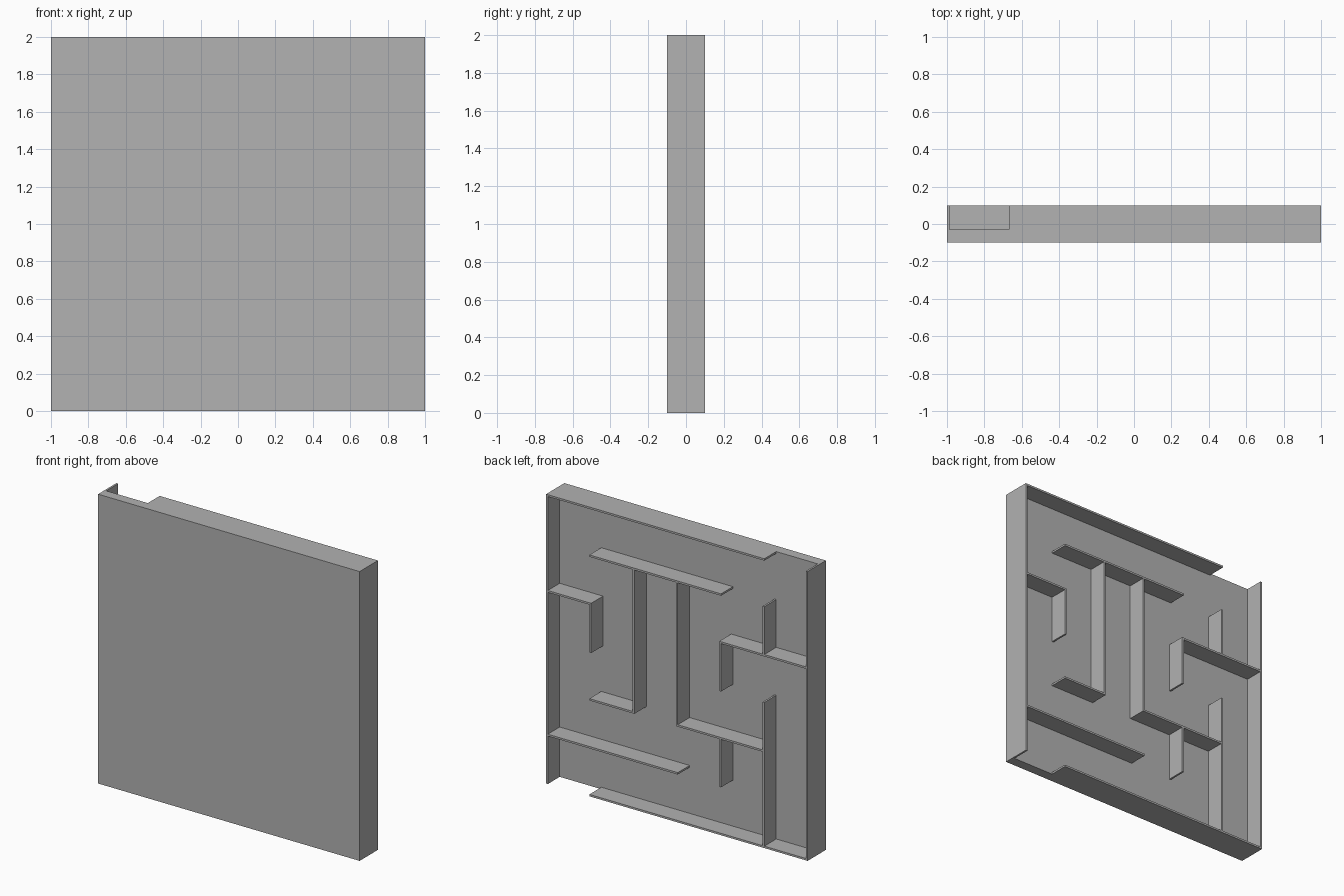
import bpy
import bmesh
from mathutils import Matrix, Vector

cube = bpy.data.objects.get("Cube")
if cube:
    bpy.data.objects.remove(cube, do_unlink=True)

THICK = 0.0133               # wall thickness
CELL = (2 - THICK) / 6       # six by six cells
FRONT, FLOOR, RIM = -0.1, -0.03, 0.1

grey = bpy.data.materials.new("plain_grey")
grey.use_nodes = True
colour = (0.445, 0.445, 0.445, 1)
grey.diffuse_color = colour
grey.node_tree.nodes["Principled BSDF"].inputs["Base Color"].default_value = colour


def box(name, low, high):
    """Add a box between two opposite corners."""
    low, high = Vector(low), Vector(high)
    bm = bmesh.new()
    bmesh.ops.create_cube(
        bm, size=1,
        matrix=Matrix.Translation((low + high) / 2) @ Matrix.Diagonal((*(high - low), 1)))
    mesh = bpy.data.meshes.new(name)
    bm.to_mesh(mesh)
    bm.free()
    mesh.materials.append(grey)
    obj = bpy.data.objects.new(name, mesh)
    bpy.context.collection.objects.link(obj)
    return obj


def wall(name, col_a, row_a, col_b, row_b):
    """Wall between grid points; columns count from +x, rows from the top."""
    box(name,
        (1 - THICK - col_b * CELL, FLOOR, 2 - THICK - row_b * CELL),
        (1 - col_a * CELL, RIM, 2 - row_a * CELL))


# Backing plate
box("base_plate", (-1, FRONT, 0), (1, FLOOR, 2))

# Outer frame, with an entry in the top and an exit in the bottom
wall("frame_left", 0, 0, 0, 6)
wall("frame_right", 6, 0, 6, 6)
wall("frame_top", 0, 0, 5, 0)
wall("frame_bottom", 1, 6, 6, 6)

# Horizontal inner walls: row, first column, last column
for row, a, b in [(1, 1, 4), (2, 0, 1), (2, 4, 6), (4, 1, 2), (4, 3, 5), (5, 0, 3)]:
    wall(f"shelf_wall_row_{row}_col_{a}", a, row, b, row)

# Vertical inner walls: column, first row, last row
for col, a, b in [(1, 2, 3), (2, 1, 4), (3, 1, 4), (4, 2, 3), (4, 4, 5), (5, 1, 2), (5, 3, 6)]:
    wall(f"upright_wall_col_{col}_row_{a}", col, a, col, b)
